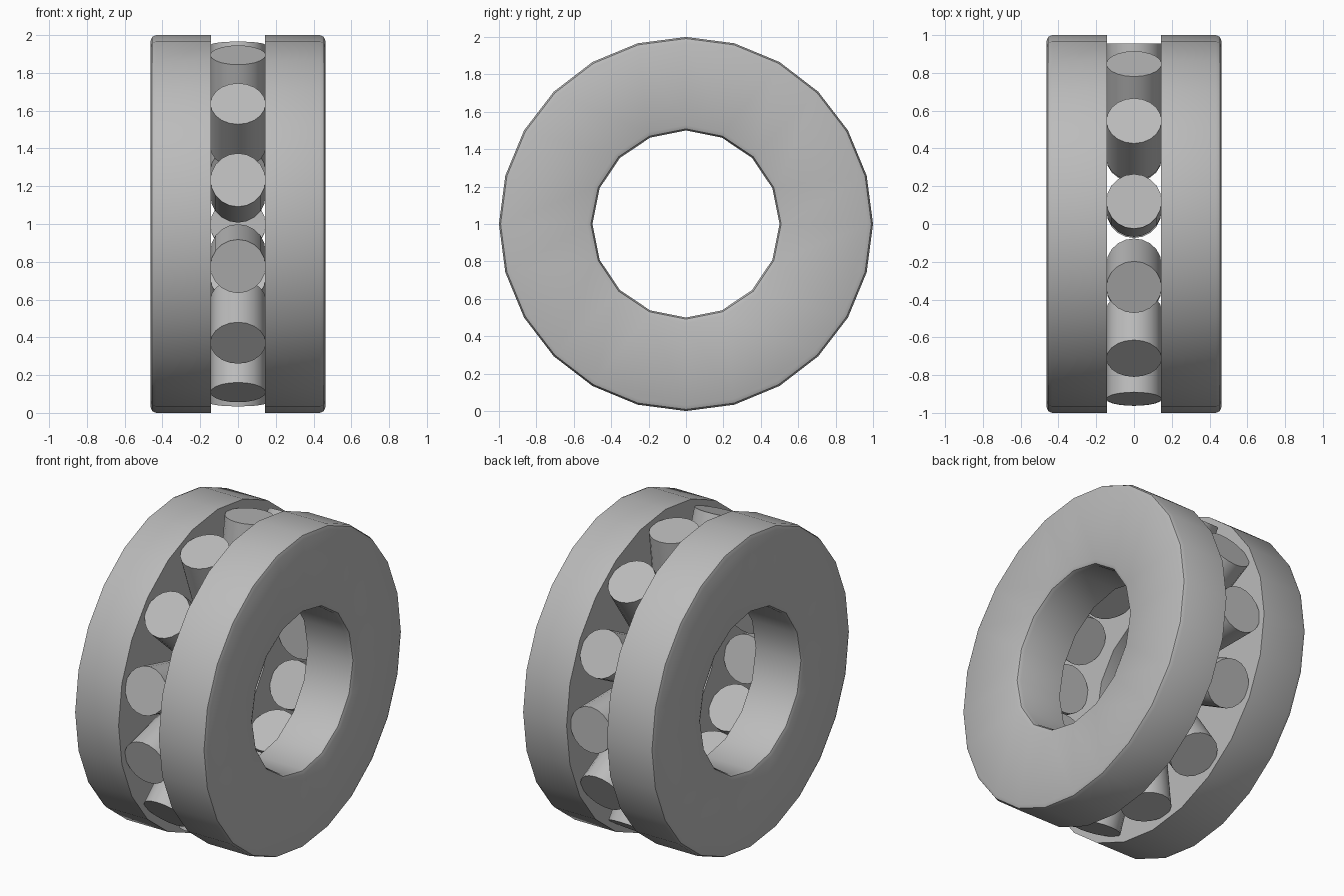
import bpy, bmesh, math
from mathutils import Matrix, Vector

cube = bpy.data.objects.get("Cube")
if cube:
    bpy.data.objects.remove(cube, do_unlink=True)

OUTER, INNER = 1.0, 0.5          # race radii
GAP, FACE = 0.142, 0.463         # half gap and outer face along x
ROUND = 0.03                     # edge rounding on the outer face
ROLLERS, ROLLER_IN, ROLLER_OUT = 13, 0.61, 0.955
ROLLER_RADIUS = 0.146            # rollers sink slightly into the races
CENTRE = Vector((0, 0, 1))

steel = bpy.data.materials.new("steel_grey")
steel.use_nodes = True
GREY = (0.5, 0.5, 0.5, 1)
steel.diffuse_color = GREY
steel.node_tree.nodes["Principled BSDF"].inputs["Base Color"].default_value = GREY


def finish(name, bm):
    bmesh.ops.recalc_face_normals(bm, faces=bm.faces)
    mesh = bpy.data.meshes.new(name)
    bm.to_mesh(mesh)
    bm.free()
    mesh.materials.append(steel)
    obj = bpy.data.objects.new(name, mesh)
    bpy.context.collection.objects.link(obj)
    bpy.ops.object.select_all(action="DESELECT")
    obj.select_set(True)
    bpy.context.view_layer.objects.active = obj
    bpy.ops.object.shade_smooth_by_angle(angle=math.radians(32))


def ring(bm, x, radius, sides):
    """Ring of vertices around the x axis."""
    return [bm.verts.new(CENTRE + Matrix.Rotation(math.tau * i / sides, 3, "X") @ Vector((x, 0, radius)))
            for i in range(sides)]


def connect(bm, a, b):
    """Join two rings, whose side counts may differ, with a band of faces."""
    parts = math.gcd(len(a), len(b))
    m, n = len(a) // parts, len(b) // parts
    for k in range(parts):
        edge_a = [a[(k * m + i) % len(a)] for i in range(m + 1)]
        edge_b = [b[(k * n + i) % len(b)] for i in range(n + 1)]
        bm.faces.new(edge_a + edge_b[::-1])


def race(name, side):
    bm = bmesh.new()
    walls = []
    # outer wall has 24 sides, bore has 16; both round over at the outer face
    for radius, sides, inward in ((OUTER, 24, -1), (INNER, 16, 1)):
        rings = [ring(bm, side * GAP, radius, sides)]
        for step in range(3):
            t = step * math.pi / 4
            rings.append(ring(bm, side * (FACE - ROUND * (1 - math.sin(t))),
                              radius + inward * ROUND * (1 - math.cos(t)), sides))
        for a, b in zip(rings, rings[1:]):
            connect(bm, a, b)
        walls.append(rings)
    # flat annular faces
    for end in (0, -1):
        connect(bm, walls[0][end], walls[1][end])
    finish(name, bm)


race("left_race", 1)
race("right_race", -1)

# radial rollers between the two races
for i in range(ROLLERS):
    angle = math.radians(-7.2) + math.tau * i / ROLLERS
    bm = bmesh.new()
    turn = Matrix.Translation(CENTRE) @ Matrix.Rotation(angle, 4, "X")
    shift = Matrix.Translation((0, 0, (ROLLER_IN + ROLLER_OUT) / 2))
    bmesh.ops.create_cone(bm, cap_ends=True, segments=20, radius1=ROLLER_RADIUS,
                          radius2=ROLLER_RADIUS, depth=ROLLER_OUT - ROLLER_IN,
                          matrix=turn @ shift)
    finish(f"roller_{i + 1}", bm)
